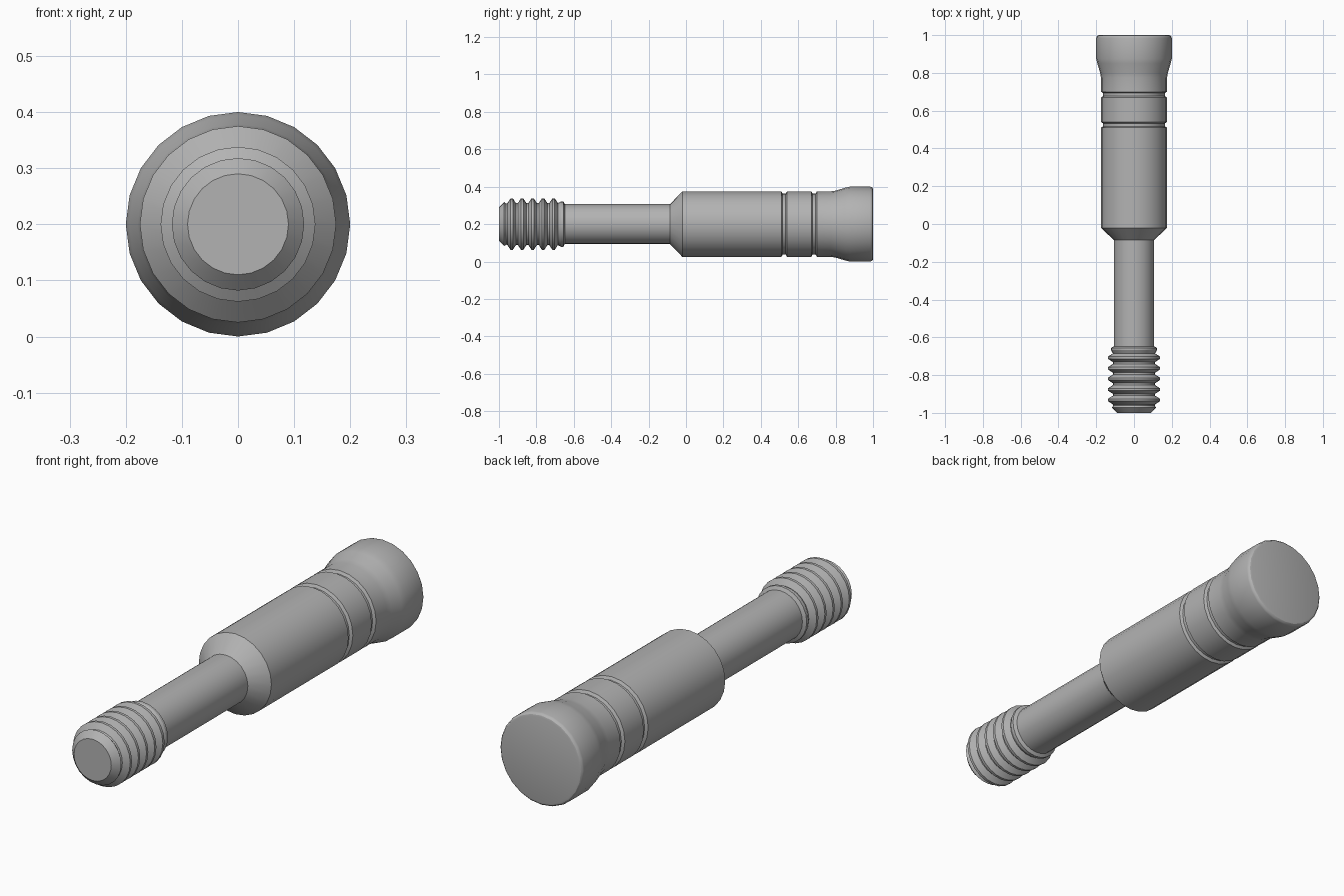
import bpy, math

if "Cube" in bpy.data.objects:
    bpy.data.objects.remove(bpy.data.objects["Cube"])

SEGMENTS = 24
AXIS_Z = 0.2

steel = bpy.data.materials.new("steel grey")
steel.diffuse_color = (0.45, 0.45, 0.45, 1)
steel.use_nodes = True
steel.node_tree.nodes["Principled BSDF"].inputs["Base Color"].default_value = steel.diffuse_color


def lathe(name, profile):
    """Turn (y, radius) points around the long axis, capping both ends."""
    verts, faces, n = [], [], SEGMENTS
    for y, r in profile:
        for k in range(n):
            a = 2 * math.pi * k / n
            verts.append((r * math.sin(a), y, AXIS_Z + r * math.cos(a)))
    for i in range(len(profile) - 1):
        for k in range(n):
            a, b = i * n + k, i * n + (k + 1) % n
            faces.append((a, a + n, b + n, b))
    faces.append(tuple(range(n)))
    last = (len(profile) - 1) * n
    faces.append(tuple(reversed(range(last, last + n))))
    mesh = bpy.data.meshes.new(name)
    mesh.from_pydata(verts, [], faces)
    mesh.materials.append(steel)
    obj = bpy.data.objects.new(name, mesh)
    bpy.context.collection.objects.link(obj)
    bpy.ops.object.select_all(action='DESELECT')
    obj.select_set(True)
    bpy.context.view_layer.objects.active = obj
    bpy.ops.object.mode_set(mode='EDIT')
    bpy.ops.mesh.select_all(action='SELECT')
    bpy.ops.mesh.normals_make_consistent(inside=False)
    bpy.ops.object.mode_set(mode='OBJECT')
    bpy.ops.object.shade_smooth_by_angle(angle=math.radians(30))
    return obj


# Threaded tip: chamfered end, five ridges, short collar
tip = [(-1.0, 0.09), (-0.972, 0.118), (-0.962, 0.11)]
for i in range(5):
    y = -0.932 + i * 0.056
    tip += [(y - 0.023, 0.112), (y - 0.006, 0.138),
            (y + 0.006, 0.138), (y + 0.023, 0.112)]
tip += [(-0.668, 0.122), (-0.656, 0.122), (-0.648, 0.107)]

# Plain shank and conical shoulder
shank = [(-0.085, 0.107), (-0.02, 0.175)]

# Body with two ring grooves
body = []
for start, end in ((0.51, 0.54), (0.67, 0.70)):
    body += [(start, 0.175), (start + 0.007, 0.163),
             (end - 0.007, 0.163), (end, 0.175)]

# Flared head with a rounded rim
head = [(0.775, 0.175), (0.80, 0.179), (0.85, 0.194), (0.875, 0.2)]
head += [(0.985 + 0.015 * math.sin(t), 0.185 + 0.015 * math.cos(t))
         for t in (math.radians(d) for d in (0, 30, 60, 90))]

lathe("turned_pin", tip + shank + body + head)
